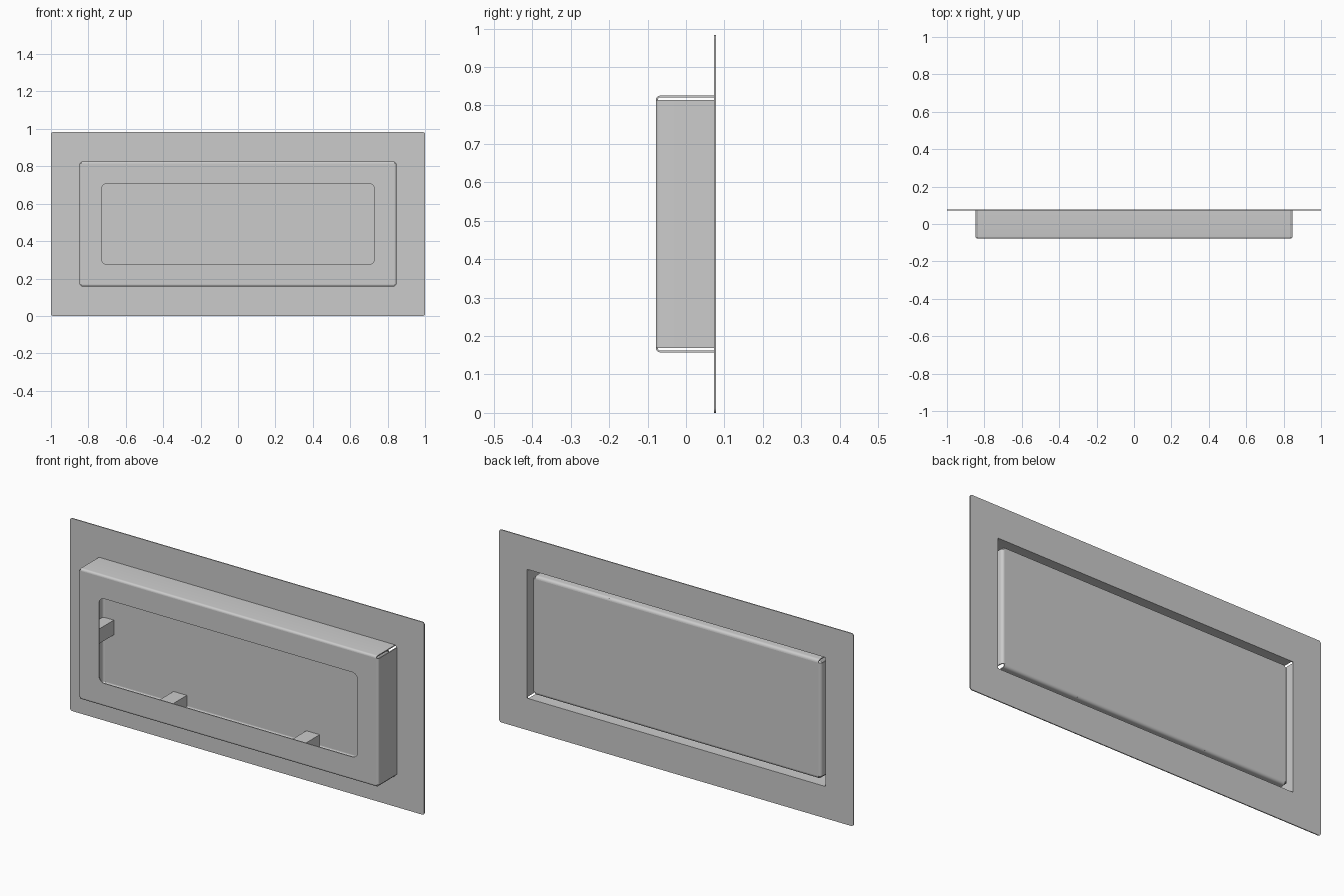
import bpy, bmesh, math

if "Cube" in bpy.data.objects:
    bpy.data.objects.remove(bpy.data.objects["Cube"])

ZC = 0.4915          # mid height
Y0 = 0.0785          # half depth
T = 0.005            # sheet thickness


def finish(obj):
    bpy.ops.object.select_all(action='DESELECT')
    obj.select_set(True)
    bpy.context.view_layer.objects.active = obj
    bpy.ops.object.shade_smooth_by_angle(angle=math.radians(30))


def rounded_rect(hx, hz, r, n=6):
    pts = []
    for k, (sx, sz) in enumerate([(1, 1), (-1, 1), (-1, -1), (1, -1)]):
        for i in range(n + 1):
            a = math.pi / 2 * (k + i / n)
            pts.append((sx * (hx - r) + r * math.cos(a), sz * (hz - r) + r * math.sin(a)))
    return pts


def plate(name, y, loops):
    """Flat sheet from y to y + T; any loop after the first is a hole."""
    cu = bpy.data.curves.new(name, 'CURVE')
    cu.dimensions, cu.fill_mode, cu.extrude = '2D', 'BOTH', T / 2
    for loop in loops:
        sp = cu.splines.new('POLY')
        sp.points.add(len(loop) - 1)
        for p, (x, z) in zip(sp.points, loop):
            p.co = (x, z, 0, 1)
        sp.use_cyclic_u = True
    obj = bpy.data.objects.new(name, cu)
    bpy.context.collection.objects.link(obj)
    obj.location = (0, y + T / 2, ZC)
    obj.rotation_euler = (math.pi / 2, 0, 0)
    bpy.ops.object.select_all(action='DESELECT')
    obj.select_set(True)
    bpy.context.view_layer.objects.active = obj
    bpy.ops.object.convert(target='MESH')
    finish(bpy.context.object)


def folded_walls(name, hx, hz, y, sy, r, depth, n=5):
    """Four bent flanges around a plate, leaving relief notches at the corners."""
    arc = [math.pi / 2 * i / n for i in range(n + 1)]
    prof = [(r * math.sin(a), r - r * math.cos(a)) for a in arc]
    prof += [(r, depth), (r - T, depth)]
    prof += [((r - T) * math.sin(a), r - (r - T) * math.cos(a)) for a in reversed(arc)]
    bm = bmesh.new()
    for nx, nz in [(1, 0), (-1, 0), (0, 1), (0, -1)]:
        rings = []
        for s in (-1, 1):
            ring = []
            for q, d in prof:
                x = nx * (hx + q) if nx else s * hx
                z = nz * (hz + q) if nz else s * hz
                ring.append(bm.verts.new((x, y + sy * d, ZC + z)))
            rings.append(ring)
        a, b = rings
        bm.faces.new(a)
        bm.faces.new(b)
        for i in range(len(a)):
            j = (i + 1) % len(a)
            bm.faces.new((a[i], a[j], b[j], b[i]))
    bmesh.ops.recalc_face_normals(bm, faces=bm.faces)
    me = bpy.data.meshes.new(name)
    bm.to_mesh(me)
    bm.free()
    obj = bpy.data.objects.new(name, me)
    bpy.context.collection.objects.link(obj)
    finish(obj)


def block(name, lo, hi):
    bpy.ops.mesh.primitive_cube_add(size=1, location=[(a + b) / 2 for a, b in zip(lo, hi)])
    obj = bpy.context.object
    obj.name = name
    obj.scale = [b - a for a, b in zip(lo, hi)]


# Mounting flange with its large opening
plate("mounting_flange", Y0 - T,
      [rounded_rect(1.0, ZC, 0.012), rounded_rect(0.842, 0.329, 0.002, 1)])

# Front box: windowed face and folded walls
R1 = 0.011
HX, HZ = 0.847 - R1, 0.334 - R1
plate("front_face", -Y0, [rounded_rect(HX, HZ, 0.001, 1), rounded_rect(0.73, 0.216, 0.03)])
folded_walls("box_walls", HX, HZ, -Y0, 1, R1, 2 * Y0 - T)

# Rear pan set inside the opening
R2 = 0.015
PX, PZ = 0.815 - R2, 0.304 - R2
plate("rear_panel", 0.0695, [rounded_rect(PX, PZ, 0.001, 1)])
folded_walls("rear_panel_walls", PX, PZ, 0.0745, -1, R2, 0.09)

# Spacer brackets between the face and the pan
YA, YB = -Y0 + T, 0.0695
W = 0.0375
for s, side in ((-1, "left"), (1, "right")):
    x0, x1 = sorted((s * 0.75, s * 0.81))
    block(f"{side}_bracket", (x0, YA, ZC - W), (x1, YB, ZC + W))
    for v, level in ((-1, "lower"), (1, "upper")):
        z0, z1 = sorted((ZC + v * 0.236, ZC + v * 0.30))
        block(f"{level}_{side}_bracket", (s * 0.375 - W, YA, z0), (s * 0.375 + W, YB, z1))
